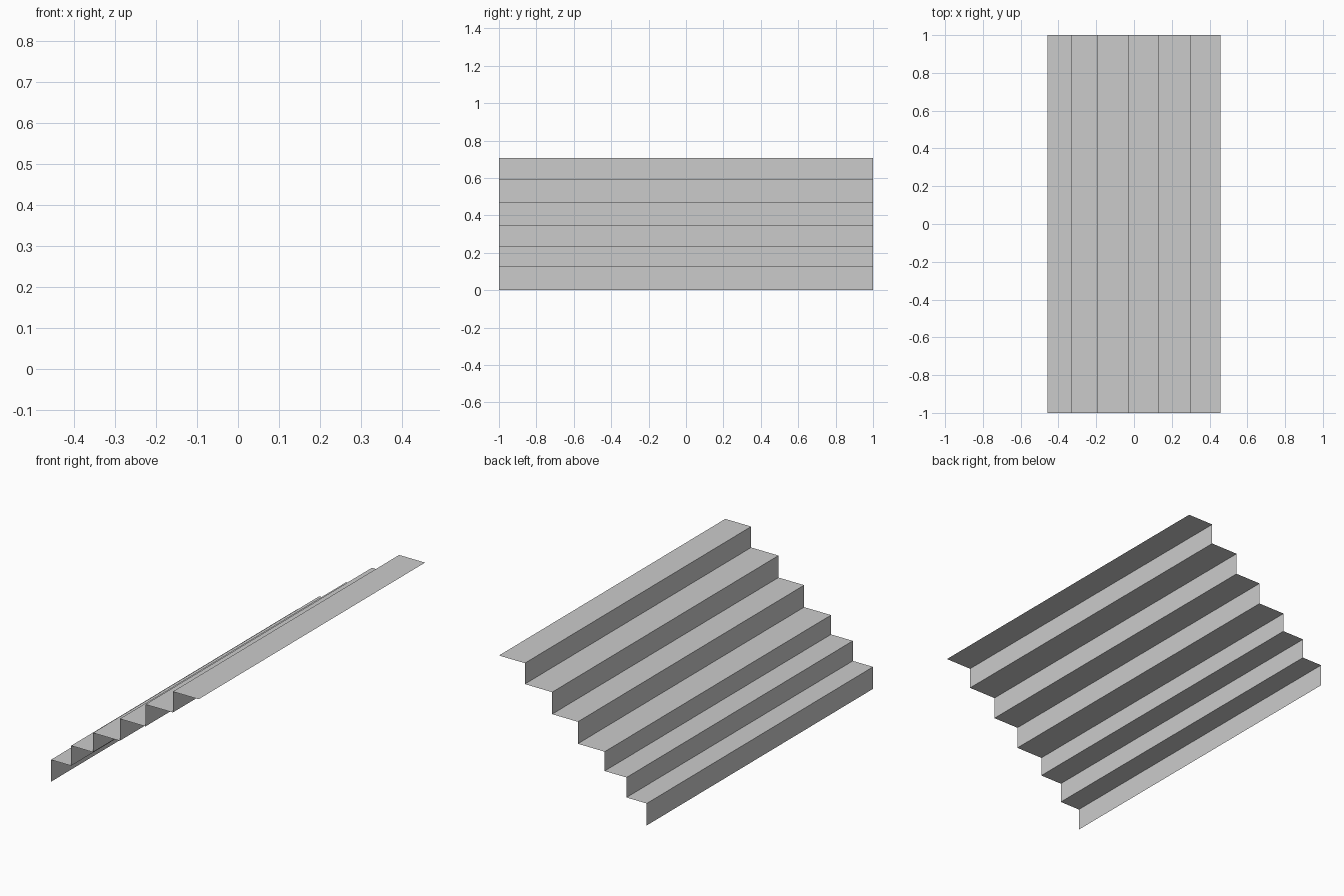
import bpy, bmesh

if "Cube" in bpy.data.objects:
    bpy.data.objects.remove(bpy.data.objects["Cube"])

# Step positions: riser x values plus the back edge, and tread heights
xs = [-0.457, -0.332, -0.197, -0.031, 0.128, 0.297, 0.457]
zs = [0.0, 0.123, 0.235, 0.343, 0.466, 0.589, 0.706]

# Zigzag side profile: riser up, then tread back
profile = [(xs[0], zs[0])]
for i in range(6):
    profile += [(xs[i], zs[i + 1]), (xs[i + 1], zs[i + 1])]

# Sweep the profile across the width as a thin open sheet
bm = bmesh.new()
front = [bm.verts.new((x, -1, z)) for x, z in profile]
back = [bm.verts.new((x, 1, z)) for x, z in profile]
for i in range(len(profile) - 1):
    bm.faces.new((front[i], front[i + 1], back[i + 1], back[i]))

mesh = bpy.data.meshes.new("stair_steps")
bm.to_mesh(mesh)
bm.free()
stairs = bpy.data.objects.new("stair_steps", mesh)
bpy.context.collection.objects.link(stairs)
